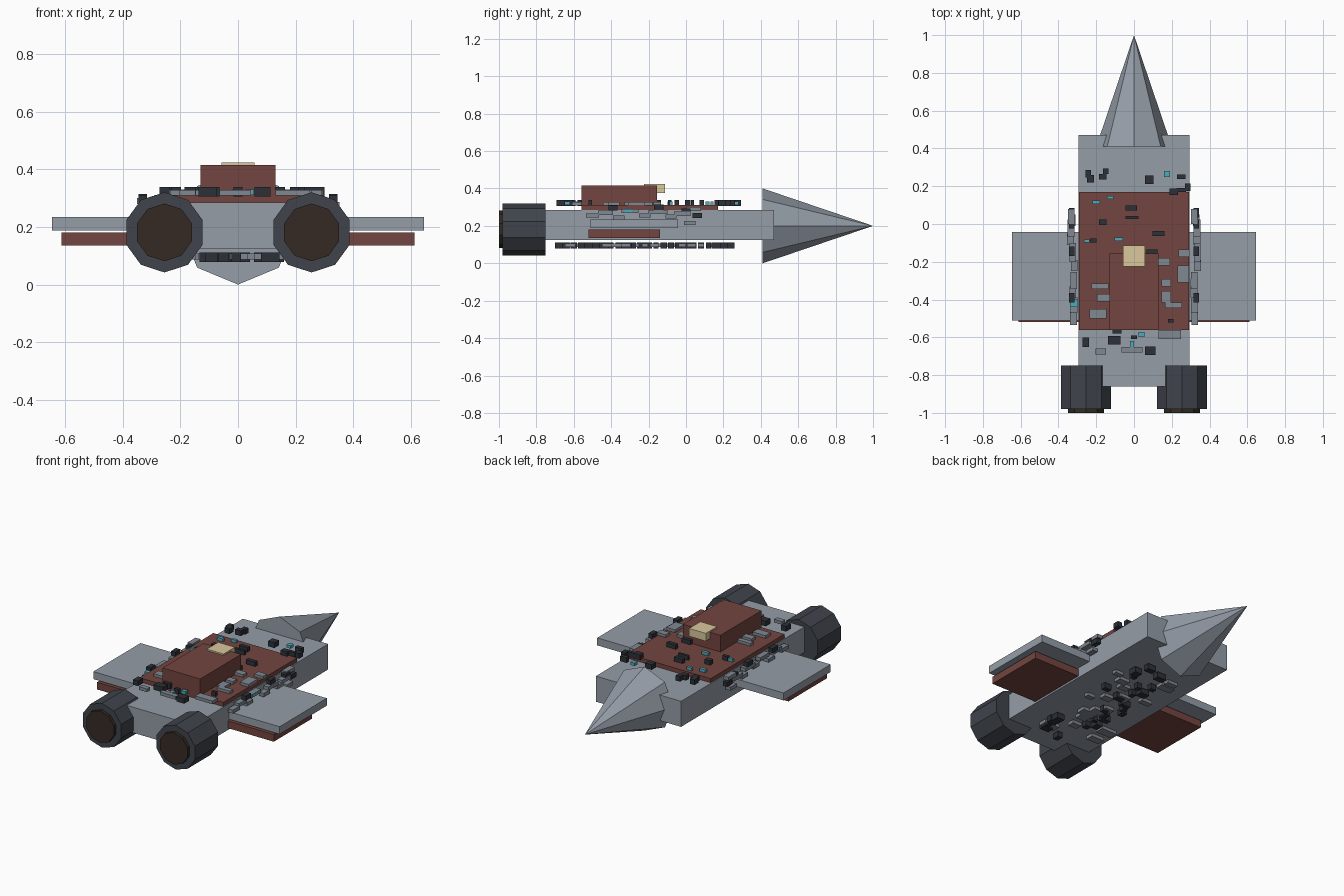
import bpy, bmesh, math, random
from mathutils import Matrix

random.seed(4)


def mat(name, col):
    m = bpy.data.materials.new(name)
    m.diffuse_color = (*col, 1)
    return m


HULL = mat("hull_grey", (0.30, 0.34, 0.39))
RED = mat("rust_red", (0.17, 0.06, 0.05))
DARK = mat("dark_metal", (0.05, 0.057, 0.07))
BLACK = mat("black_detail", (0.025, 0.03, 0.038))
BROWN = mat("nozzle_brown", (0.035, 0.023, 0.017))
CREAM = mat("cream_glass", (0.70, 0.58, 0.34))
PANEL = mat("panel_grey", (0.22, 0.25, 0.29))
TEAL = mat("teal_light", (0.08, 0.40, 0.50))


def finish(bm, name, material):
    bmesh.ops.recalc_face_normals(bm, faces=bm.faces[:])
    me = bpy.data.meshes.new(name)
    bm.to_mesh(me)
    bm.free()
    me.materials.append(material)
    ob = bpy.data.objects.new(name, me)
    bpy.context.collection.objects.link(ob)
    return ob


def add_box(bm, c, s):
    bmesh.ops.create_cube(bm, size=1, matrix=Matrix.Translation(c) @ Matrix.Diagonal((*s, 1)))


def box(name, x, y, z, material):
    bm = bmesh.new()
    add_box(bm, [(a + b) / 2 for a, b in (x, y, z)], [b - a for a, b in (x, y, z)])
    return finish(bm, name, material)


def cone(name, x, z, y0, y1, r0, r1, sides, material):
    """Cone along y with a corner pointing up."""
    bm = bmesh.new()
    bmesh.ops.create_cone(bm, cap_ends=True, segments=sides, radius1=r0, radius2=r1, depth=y1 - y0)
    corner = max(bm.verts, key=lambda v: v.co.xy.length).co
    a = math.atan2(corner.y, corner.x)
    bm.transform(Matrix.Translation((x, (y0 + y1) / 2, z)) @ Matrix.Rotation(-math.pi / 2, 4, 'X')
                 @ Matrix.Rotation(math.pi / 2 - a, 4, 'Z'))
    return finish(bm, name, material)


# Hull, nose and upper decks
box("hull", (-0.295, 0.295), (-0.86, 0.47), (0.125, 0.285), HULL)
cone("nose", 0, 0.2, 0.41, 1.0, 0.2, 0, 8, HULL)
box("deck_plate", (-0.29, 0.29), (-0.56, 0.17), (0.28, 0.311), RED)
box("bridge", (-0.13, 0.13), (-0.56, -0.155), (0.30, 0.415), RED)
box("bridge_window", (-0.058, 0.058), (-0.225, -0.113), (0.375, 0.424), CREAM)

# Wings and engines on both sides
for side, s in (("left", -1), ("right", 1)):
    box(side + "_wing", sorted((s * 0.25, s * 0.645)), (-0.51, -0.043), (0.188, 0.235), HULL)
    box(side + "_lower_wing", sorted((s * 0.25, s * 0.612)), (-0.52, -0.14), (0.136, 0.181), RED)
    cone(side + "_engine", s * 0.255, 0.181, -0.98, -0.75, 0.139, 0.139, 10, DARK)
    cone(side + "_nozzle", s * 0.255, 0.181, -1.0, -0.97, 0.1, 0.1, 10, BROWN)


def details(name, spots, z, h, material):
    bm = bmesh.new()
    for x, y, w, d in spots:
        add_box(bm, (x, y, z), (w, d, h))
    finish(bm, name, material)


# Top surface details: x, y, width, depth
details("top_panels", [
    (-0.01, -0.665, .11, .03), (-0.175, -0.675, .055, .03), (0.19, -0.585, .12, .05),
    (-0.19, -0.475, .09, .05), (-0.16, -0.39, .07, .04), (0.17, -0.385, .05, .06),
    (0.21, -0.43, .09, .03), (0.26, -0.265, .06, .09), (0.265, -0.155, .06, .04),
    (0.16, -0.20, .06, .04), (-0.18, -0.33, .09, .03), (0.17, -0.31, .05, .04)], 0.318, 0.02, PANEL)
details("top_black_units", [
    (0.25, 0.25, .045, .025), (0.08, 0.235, .045, .045), (-0.15, 0.28, .03, .03),
    (-0.165, 0.25, .04, .03), (-0.23, 0.24, .035, .04), (-0.243, 0.265, .03, .04),
    (0.21, 0.17, .045, .035), (0.25, 0.18, .05, .02), (0.285, 0.195, .03, .04),
    (-0.015, 0.085, .06, .025), (-0.01, 0.035, .07, .015), (-0.165, 0.01, .04, .03),
    (0.13, -0.05, .065, .025), (0.095, -0.15, .06, .03), (-0.215, -0.087, .035, .02),
    (-0.105, -0.615, .065, .045), (0.085, -0.67, .055, .045), (-0.255, -0.625, .035, .05),
    (0, -0.6, .03, .02), (-0.09, -0.57, .05, .02), (0.195, -0.512, .03, .018)], 0.322, 0.032, BLACK)
details("top_teal_lights", [
    (0.175, 0.265, .03, .03), (-0.2, 0.115, .04, .02), (-0.125, 0.14, .035, .016),
    (-0.08, -0.08, .045, .018), (-0.25, -0.09, .03, .016), (0.04, -0.585, .03, .025),
    (-0.01, -0.635, .02, .03)], 0.32, 0.018, TEAL)

# Side details: y, z, length
for side, s in (("left", -1), ("right", 1)):
    bm = bmesh.new()
    for y, z, l in [(-0.50, .255, .07), (-0.43, .27, .08), (-0.36, .245, .06), (-0.30, .28, .09),
                    (-0.22, .255, .06), (-0.15, .275, .10), (-0.08, .25, .06), (-0.02, .265, .09),
                    (0.04, .29, .08), (-0.10, .215, .05), (0.02, .215, .06)]:
        add_box(bm, (s * random.uniform(.315, .338), y, z), (.035, l, .022))
    finish(bm, side + "_side_panels", PANEL)
    bm = bmesh.new()
    for y, z in [(-0.145, .30), (-0.39, .295), (0.0, .28), (0.06, .255)]:
        add_box(bm, (s * .33, y, z), (.03, .05, .028))
    finish(bm, side + "_side_black_units", BLACK)
    box(side + "_side_light", sorted((s * .30, s * .34)),
        (-0.33, -0.29) if s > 0 else (-0.44, -0.40), (.27, .29), TEAL)

# Underside details
details("belly_panels", [(random.uniform(-.23, .23), -0.62 + i * 0.05, random.uniform(.05, .11),
                          random.uniform(.03, .06)) for i in range(17)], 0.097, 0.02, PANEL)
details("belly_black_units", [(random.uniform(-.13, .14), -0.68 + i * 0.04, random.uniform(.03, .065),
                               random.uniform(.025, .05)) for i in range(24)], 0.095, 0.034, BLACK)
